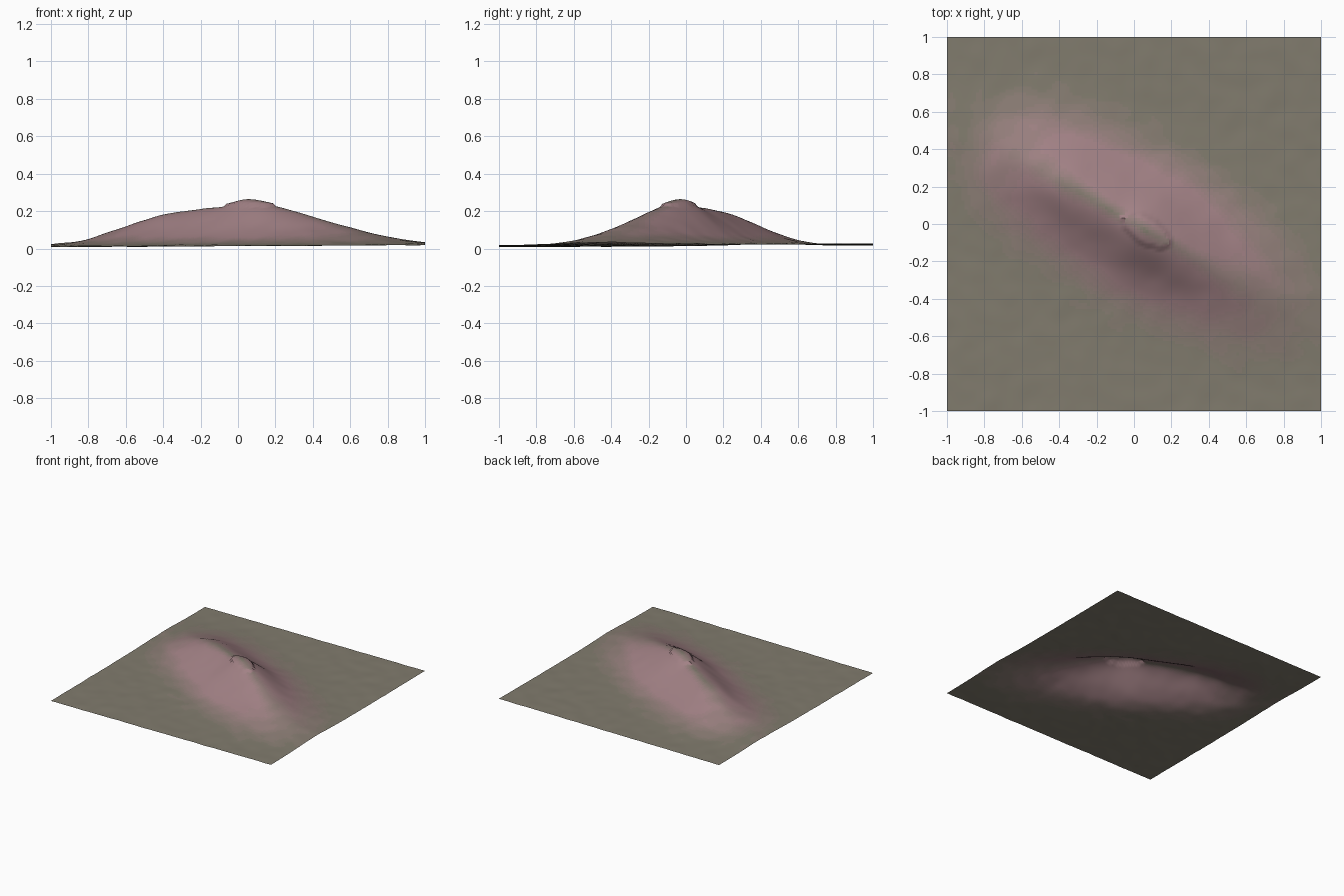
import bpy, bmesh, math
from mathutils import Vector, noise

if "Cube" in bpy.data.objects:
    bpy.data.objects.remove(bpy.data.objects["Cube"])

N = 128                      # grid cells per side
ANGLE = math.radians(-30)    # heading of the ridge
STEP_LEVEL, STEP = 0.227, 0.012

# ridge crest: (distance along ridge, height above the ground)
CREST = [(-1.6, 0), (-1.35, 0), (-1.15, .008), (-.92, .032), (-.69, .102), (-.46, .165),
         (-.23, .194), (-.08, .209), (.06, .234), (.23, .209), (.46, .150),
         (.69, .092), (.92, .040), (1.15, .010), (1.4, 0), (1.6, 0)]


def crest_height(u):
    """Smooth cubic through the crest points."""
    for i in range(1, len(CREST) - 2):
        (u0, h0), (u1, h1), (u2, h2), (u3, h3) = CREST[i - 1:i + 3]
        if u1 <= u < u2:
            t, d = (u - u1) / (u2 - u1), u2 - u1
            m1 = (h2 - h0) / (u2 - u0) * d
            m2 = (h3 - h1) / (u3 - u1) * d
            return ((2*t**3 - 3*t*t + 1) * h1 + (t**3 - 2*t*t + t) * m1
                    + (3*t*t - 2*t**3) * h2 + (t**3 - t*t) * m2)
    return 0.0


def height(x, y):
    u = x * math.cos(ANGLE) + y * math.sin(ANGLE)
    v = -x * math.sin(ANGLE) + y * math.cos(ANGLE)
    ground = 0.017 + 0.005 * x + 0.004 * y
    ground += 0.003 * noise.noise(Vector((x * 9, y * 9, 3.0)))
    width = 0.25 if v > 0 else 0.235
    z = ground + max(0, crest_height(u)) * math.exp(-(abs(v) / width) ** 1.8)
    return z + STEP if z > STEP_LEVEL else z    # raised summit cap


# terrain sheet
bm = bmesh.new()
bmesh.ops.create_grid(bm, x_segments=N, y_segments=N, size=1)
for vert in bm.verts:
    vert.co.z = height(vert.co.x, vert.co.y)
bm.normal_update()

# ground colour on the flats blending to pink on the steep slopes
SHADES = 8
mesh = bpy.data.meshes.new("mountain_terrain")
olive, pink = Vector((.22, .20, .155)), Vector((.36, .22, .235))
for i in range(SHADES):
    mat = bpy.data.materials.new(f"slope_shade_{i}")
    mat.diffuse_color = (*olive.lerp(pink, i / (SHADES - 1)), 1)
    mat.use_nodes = True
    mat.node_tree.nodes["Principled BSDF"].inputs["Base Color"].default_value = mat.diffuse_color
    mesh.materials.append(mat)
for face in bm.faces:
    slope = math.tan(math.acos(min(1, face.normal.z)))
    k = min(1, max(0, (slope - 0.05) / 0.4))
    face.material_index = round(k * (SHADES - 1))

bm.to_mesh(mesh)
bm.free()
terrain = bpy.data.objects.new("mountain_terrain", mesh)
bpy.context.collection.objects.link(terrain)
bpy.context.view_layer.objects.active = terrain
terrain.select_set(True)
bpy.ops.object.shade_smooth_by_angle(angle=math.radians(30))
